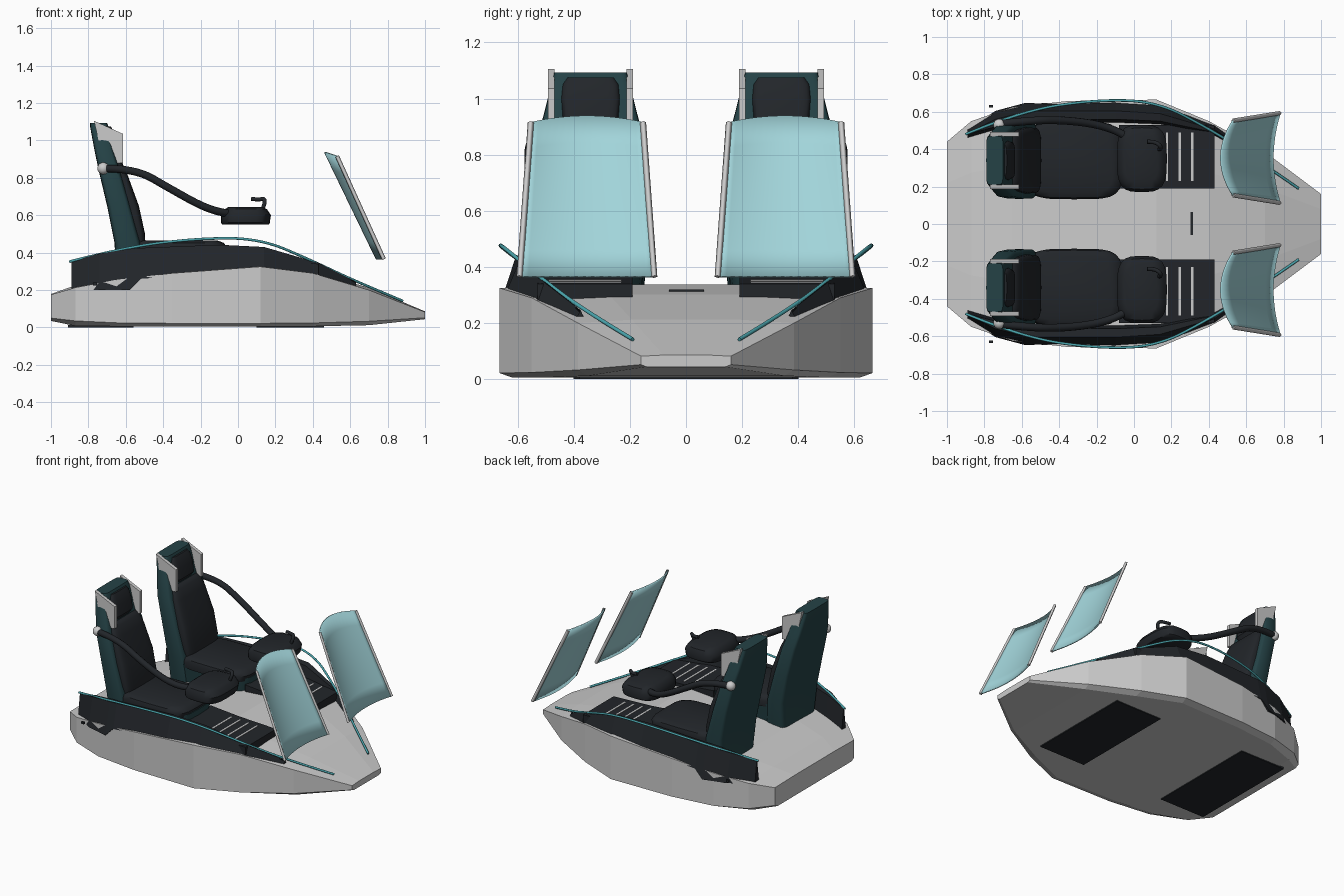
import bpy, bmesh, math
from mathutils import Vector

if "Cube" in bpy.data.objects:
    bpy.data.objects.remove(bpy.data.objects["Cube"])


def material(name, r, g, b):
    m = bpy.data.materials.new(name)
    m.diffuse_color = (r, g, b, 1)
    m.use_nodes = True
    m.node_tree.nodes["Principled BSDF"].inputs["Base Color"].default_value = m.diffuse_color
    return m


BLACK = material("black_trim", 0.016, 0.019, 0.023)
TEAL = material("dark_teal", 0.018, 0.055, 0.062)
ACCENT = material("teal_accent", 0.07, 0.38, 0.42)
GLASS = material("pale_cyan_glass", 0.36, 0.66, 0.70)
GREY = None


def loft(name, rings, mat=GREY, closed=True, smooth=None):
    """Skin a list of equal-length point rings; caps the ends if closed."""
    bm = bmesh.new()
    vs = [[bm.verts.new(p) for p in r] for r in rings]
    n = len(rings[0])
    for a, b in zip(vs, vs[1:]):
        for i in range(n if closed else n - 1):
            j = (i + 1) % n
            bm.faces.new((a[i], a[j], b[j], b[i]))
    if closed:
        bm.faces.new(vs[0])
        bm.faces.new(vs[-1])
    bmesh.ops.recalc_face_normals(bm, faces=bm.faces)
    me = bpy.data.meshes.new(name)
    bm.to_mesh(me)
    bm.free()
    if smooth:
        for p in me.polygons:
            p.use_smooth = True
        me.set_sharp_from_angle(angle=math.radians(smooth))
    if mat:
        me.materials.append(mat)
    ob = bpy.data.objects.new(name, me)
    bpy.context.collection.objects.link(ob)
    return ob


def oval(cx, cy, rx, ry, z, power=0.45, n=24):
    """Rounded-rectangle ring in the xy plane."""
    def f(v):
        return math.copysign(abs(v) ** power, v)
    return [(cx + rx * f(math.cos(2 * math.pi * i / n)),
             cy + ry * f(math.sin(2 * math.pi * i / n)), z) for i in range(n)]


def box(name, lo, hi, mat=GREY):
    return loft(name, [[(lo[0], lo[1], z), (hi[0], lo[1], z), (hi[0], hi[1], z), (lo[0], hi[1], z)]
                       for z in (lo[2], hi[2])], mat)


def plate(name, profile, y0, y1, mat=GREY):
    """Extrude an xz profile along y."""
    return loft(name, [[(x, y, z) for x, z in profile] for y in (y0, y1)], mat)


def tube(name, pts, r, mat=GREY, kind='NURBS', res=3):
    cu = bpy.data.curves.new(name, 'CURVE')
    cu.dimensions = '3D'
    cu.bevel_depth, cu.bevel_resolution, cu.use_fill_caps = r, res, True
    sp = cu.splines.new(kind)
    sp.points.add(len(pts) - 1)
    for p, co in zip(sp.points, pts):
        p.co = (*co, 1)
    if kind == 'NURBS':
        sp.order_u, sp.use_endpoint_u = 3, True
    if mat:
        cu.materials.append(mat)
    ob = bpy.data.objects.new(name, cu)
    bpy.context.collection.objects.link(ob)
    return ob


def stack(name, cy, rows, mat, power=0.45):
    """Upright padded form from rows of (z, x_back, x_front, half_width)."""
    return loft(name, [oval((a + b) / 2, cy, (b - a) / 2, w, z, power) for z, a, b, w in rows],
                mat, smooth=40)


# hull: x, half width, deck edge z, chine z, bottom half width, bottom z
hull = []
for x, w, zt, zc, wb, zb in [
        (-1.0, .44, .175, .05, .41, .035), (-.87, .55, .213, .035, .50, .008),
        (-.65, .625, .255, .025, .58, .006), (-.35, .658, .29, .022, .61, .006),
        (.12, .665, .325, .022, .62, .006), (.4, .55, .29, .024, .50, .006),
        (.7, .385, .2, .033, .35, .012), (1.0, .16, .082, .052, .14, .044)]:
    c = zt + (.012 if abs(x) < .99 else .004)
    hull.append([(x, -wb, zb), (x, wb, zb), (x, w, zc), (x, w, zt),
                 (x, .5 * w, c), (x, -.5 * w, c), (x, -w, zt), (x, -w, zc)])
loft("hull", hull)
box("deck_slot", (.302, -.06, .29), (.316, .065, .319), BLACK)
# skid panels under the hull
box("front_skid_panel", (.1, -.38, 0), (.46, .38, .012), BLACK)
box("rear_skid_panel", (-.91, -.4, 0), (-.56, .4, .012), BLACK)

for s, side in ((1, "left"), (-1, "right")):
    cy = .34 * s
    # side fairing: x, outer bottom y, bottom z, top y, top z, inner y
    rings = []
    for x, yo, zb, yt, zt, yi in [
            (-.89, .505, .20, .485, .355, .46), (-.74, .605, .2, .56, .395, .50),
            (-.58, .648, .2, .6, .42, .53), (-.52, .645, .26, .605, .425, .54),
            (-.1, .655, .29, .605, .442, .54), (.14, .645, .30, .59, .43, .53),
            (.43, .53, .27, .505, .345, .47), (.63, .395, .21, .375, .245, .36)]:
        rings.append([(x, s * yo, zb), (x, s * yt, zt), (x, s * (yi + .02), zt - .005), (x, s * yi, zb)])
    loft("side_fairing_" + side, rings, BLACK)
    tube("accent_rail_" + side, [(x, s * y, z) for x, y, z in [
        (-.9, .48, .352), (-.6, .605, .43), (-.2, .665, .478), (.12, .655, .475),
        (.4, .51, .355), (.62, .37, .25), (.88, .19, .142)]], .007, ACCENT)
    box("fairing_bolt_" + side, (-.775, s * .63 - .006, .225), (-.755, s * .63 + .006, .24), BLACK)

    # seat base and cushion
    stack("seat_base_" + side, cy, [(.22, -.65, -.08, .17), (.38, -.65, -.06, .19),
                                    (.41, -.65, -.06, .195)], TEAL)
    stack("seat_cushion_" + side, cy, [(.39, -.58, -.07, .205), (.43, -.58, -.06, .208),
                                       (.452, -.57, -.075, .2), (.465, -.55, -.11, .175)], BLACK)
    # seat back
    stack("seat_back_shell_" + side, cy, [
        (.24, -.65, -.5, .18), (.45, -.66, -.52, .205), (.65, -.7, -.575, .205), (.84, -.745, -.63, .195),
        (.95, -.768, -.665, .165), (1.07, -.79, -.69, .135), (1.092, -.79, -.70, .13)], TEAL, .3)
    stack("back_cushion_" + side, cy, [
        (.44, -.6, -.495, .165), (.5, -.61, -.497, .175), (.65, -.64, -.53, .178),
        (.82, -.7, -.592, .165), (.88, -.72, -.618, .15), (.9, -.72, -.645, .135)], BLACK, .4)
    stack("headrest_" + side, cy, [(.905, -.74, -.65, .085), (.93, -.74, -.635, .1),
                                   (1.0, -.75, -.648, .105), (1.05, -.76, -.665, .1),
                                   (1.075, -.76, -.68, .085)], BLACK, .4)
    wing = [(-.77, 1.105), (-.615, 1.035), (-.615, .88), (-.69, .875), (-.73, .93)]
    for k in (1, -1):
        y = cy + k * .14
        plate("head_wing_%s_%s" % (side, "a" if k > 0 else "b"), wing, y - .012, y + .012)

    # swing arm and its pivot
    tube("control_arm_" + side, [(x, s * y, z) for x, y, z in [
        (-.72, .535, .85), (-.55, .555, .85), (-.36, .555, .74), (-.18, .53, .64),
        (-.05, .48, .605), (.03, .42, .605)]], .021, BLACK)
    bpy.ops.mesh.primitive_uv_sphere_add(segments=16, ring_count=10, radius=.032,
                                         location=(-.72, s * .53, .85))
    pivot = bpy.context.object
    pivot.name = "arm_pivot_" + side
    bpy.ops.object.shade_smooth()
    # control console with hooked grip
    stack("control_console_" + side, cy + s * .01, [
        (.55, -.085, .165, .16), (.56, -.09, .17, .175), (.6, -.092, .176, .18),
        (.632, -.07, .155, .165), (.645, -.05, .13, .13)], BLACK, .6)
    tube("grip_" + side, [(.13, cy + .06, .63), (.145, cy + .06, .665), (.14, cy + .08, .69),
                          (.11, cy + .1, .682), (.07, cy + .1, .688)], .011, BLACK)

    # footrest with grip strips
    plate("footrest_" + side, [(-.08, .25), (-.08, .37), (.14, .352), (.43, .34), (.43, .25)],
          s * .19, s * .53, BLACK)
    for i in range(4):
        x = .11 + i * .067
        z = .358 - (x - .0) * .04
        box("foot_strip_%s_%d" % (side, i), (x - .006, cy + s * .02 - .13, z - .02),
            (x + .006, cy + s * .02 + .13, z + .002))

    # curved windshield, concave towards the nose
    def shield(u, t):
        b = 1 - u * u
        return Vector((.78 - .25 * t - b * (.038 + .027 * t),
                       s * .353 + u * (.24 - .04 * t), .365 + .55 * t + .022 * b * t))
    glass = loft("windshield_" + side, [[shield(-1 + i / 8, j / 6) for i in range(17)]
                                        for j in range(7)], GLASS, closed=False, smooth=40)
    sol = glass.modifiers.new("thickness", 'SOLIDIFY')
    sol.thickness, sol.offset = .01, 0
    for k in (1, -1):
        tube("windshield_frame_%s_%s" % (side, "a" if k > 0 else "b"),
             [shield(k, 0), shield(k, 1)], .011, GREY, 'POLY', 0)
